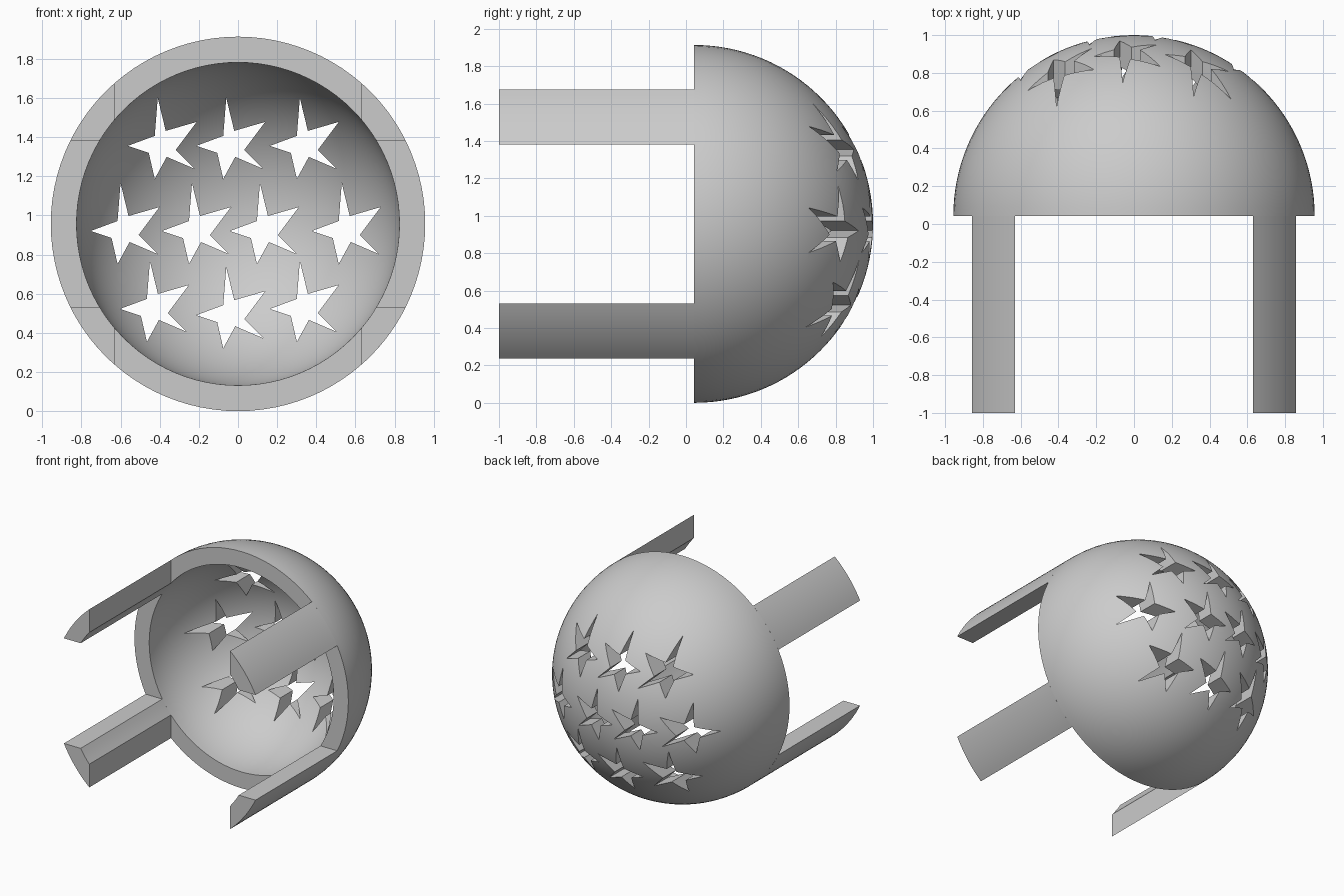
import bpy, bmesh, math
from mathutils import Vector, Matrix

R_OUT, R_IN = 0.9565, 0.825
RIM_Y, MID_Z, LEG_END = 0.0435, 0.9565, -1.0
LEG_X, LEG_Z = 0.63, 0.425      # inner corner limits of each leg, from the axis

if "Cube" in bpy.data.objects:
    bpy.data.objects.remove(bpy.data.objects["Cube"])

grey = bpy.data.materials.new("light_grey")
grey.use_nodes = True
colour = (0.6, 0.6, 0.6, 1)
grey.diffuse_color = colour
grey.node_tree.nodes["Principled BSDF"].inputs["Base Color"].default_value = colour


def make_object(name, bm):
    bmesh.ops.recalc_face_normals(bm, faces=bm.faces)
    mesh = bpy.data.meshes.new(name)
    bm.to_mesh(mesh)
    bm.free()
    mesh.materials.append(grey)
    obj = bpy.data.objects.new(name, mesh)
    bpy.context.collection.objects.link(obj)
    return obj


def prism(bm, outline, y0, y1):
    """Extrude an (x, z) outline along y."""
    face = bm.faces.new([bm.verts.new((x, y0, z)) for x, z in outline])
    new = bmesh.ops.extrude_face_region(bm, geom=[face])["geom"]
    verts = [g for g in new if isinstance(g, bmesh.types.BMVert)]
    bmesh.ops.translate(bm, verts=verts, vec=(0, y1 - y0, 0))


def arc(radius, a0, a1, n):
    return [(radius * math.cos(a0 + (a1 - a0) * i / n),
             radius * math.sin(a0 + (a1 - a0) * i / n)) for i in range(n + 1)]


# Hollow dome: half-ring profile revolved about the y axis
bm = bmesh.new()
quarter = math.pi / 2
profile = arc(R_OUT, 0, quarter, 32) + arc(R_IN, quarter, 0, 32)
verts = [bm.verts.new((x, RIM_Y + y, MID_Z)) for x, y in profile]
edges = [bm.edges.new((verts[i], verts[(i + 1) % len(verts)]))
         for i in range(len(verts)) if i != 32]
bmesh.ops.spin(bm, geom=verts + edges, cent=(0, 0, MID_Z), axis=(0, 1, 0),
               angle=math.tau, steps=96, use_merge=True)
bmesh.ops.remove_doubles(bm, verts=bm.verts, dist=0.0005)
dome = make_object("star_dome", bm)

# Star openings, each placed by its top point
star = [(0, 0), (8, -33), (39, -24), (18, -52), (37, -71),
        (9, -59), (-3, -81), (-9, -55), (-30, -48), (-3, -38)]
tips = [(-0.41, 1.6), (-0.06, 1.6), (0.316, 1.6),
        (-0.60, 1.165), (-0.235, 1.165), (0.112, 1.165), (0.53, 1.165),
        (-0.45, 0.767), (-0.06, 0.735), (0.316, 0.767)]
bm = bmesh.new()
for tx, tz in tips:
    prism(bm, [(tx + x / 196, tz + z / 196) for x, z in star], 0.15, 1.2)
cutter = make_object("star_cutter", bm)
cutter.hide_render = True

cut = dome.modifiers.new("star_openings", "BOOLEAN")
cut.operation, cut.solver, cut.object = "DIFFERENCE", "EXACT", cutter
bpy.context.view_layer.update()
evaluated = dome.evaluated_get(bpy.context.evaluated_depsgraph_get())
dome.data = bpy.data.meshes.new_from_object(evaluated)
dome.modifiers.clear()
bpy.data.objects.remove(cutter)

# Four legs: pieces of the rim ring beyond the corner limits
outline = (arc(R_OUT, math.asin(LEG_Z / R_OUT), math.acos(LEG_X / R_OUT), 10)
           + arc(R_IN, math.acos(LEG_X / R_IN), math.asin(LEG_Z / R_IN), 4))
parts = [dome]
for side, sx in (("left", 1), ("right", -1)):
    for level, sz in (("upper", 1), ("lower", -1)):
        bm = bmesh.new()
        prism(bm, [(sx * x, MID_Z + sz * z) for x, z in outline], LEG_END, RIM_Y)
        parts.append(make_object(f"{level}_{side}_leg", bm))

# Smooth curved walls, sharp corners
for obj in parts:
    bpy.ops.object.select_all(action="DESELECT")
    obj.select_set(True)
    bpy.context.view_layer.objects.active = obj
    bpy.ops.object.shade_smooth_by_angle(angle=math.radians(25))
